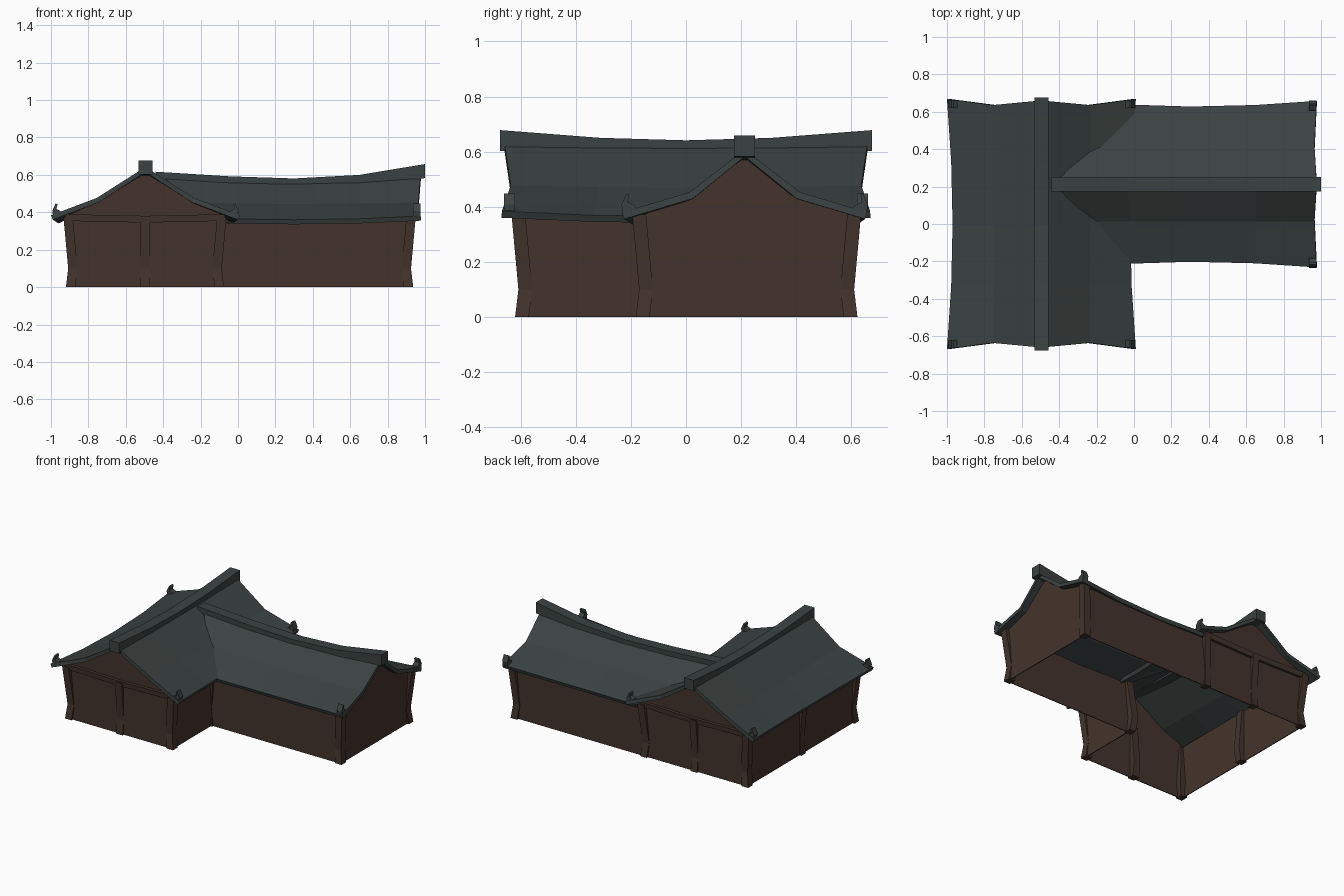
import bpy, bmesh

if "Cube" in bpy.data.objects:
    bpy.data.objects.remove(bpy.data.objects["Cube"])


def material(name, rgb):
    m = bpy.data.materials.new(name)
    m.diffuse_color = (*rgb, 1)
    m.use_nodes = True
    m.node_tree.nodes["Principled BSDF"].inputs["Base Color"].default_value = m.diffuse_color
    return m


ROOF = material("slate_tile", (0.043, 0.055, 0.053))
WOOD = material("dark_wood", (0.056, 0.034, 0.025))

CX, CY = -0.495, 0.213          # ridge lines of the hall and the wing


def make(name, bm, mat, thick=0, offset=0.0):
    me = bpy.data.meshes.new(name)
    bm.to_mesh(me)
    bm.free()
    me.materials.append(mat)
    ob = bpy.data.objects.new(name, me)
    bpy.context.collection.objects.link(ob)
    if thick:
        s = ob.modifiers.new("thickness", 'SOLIDIFY')
        s.thickness, s.offset = thick, offset
    return ob


def loft(name, rings, mat):
    """Closed solid through a list of equal rings of points."""
    bm = bmesh.new()
    vs = [[bm.verts.new(p) for p in r] for r in rings]
    n = len(vs[0])
    for a, b in zip(vs, vs[1:]):
        for i in range(n):
            bm.faces.new((a[i], a[(i + 1) % n], b[(i + 1) % n], b[i]))
    bm.faces.new(vs[0])
    bm.faces.new(vs[-1])
    bmesh.ops.recalc_face_normals(bm, faces=bm.faces)
    return make(name, bm, mat)


def sheet(name, pts, mat=WOOD):
    bm = bmesh.new()
    bm.faces.new([bm.verts.new(p) for p in pts])
    return make(name, bm, mat, 0.006)


def place(a, b, z, along_x):
    """a runs along the ridge, b across it."""
    return (a, CY + b, z) if along_x else (CX + b, a, z)


def roof(name, rows, along_x):
    """Curved roof skin through rows of (a, b, z)."""
    bm = bmesh.new()
    g = [[bm.verts.new(place(*p, along_x)) for p in r] for r in rows]
    for r, s in zip(g, g[1:]):
        for i in range(len(r) - 1):
            bm.faces.new((r[i], r[i + 1], s[i + 1], s[i]))
    bm.normal_update()
    for f in bm.faces:
        if f.normal.z < 0:
            f.normal_flip()
    make(name, bm, ROOF, 0.026, -1)


def ridge(name, pts, along_x):
    h = 0.038
    loft(name, [[place(a, -h, z - 0.075, along_x), place(a, h, z - 0.075, along_x),
                 place(a, h, z, along_x), place(a, -h, z, along_x)] for a, z in pts], ROOF)


# Hall roof: eaves and gable edges flare out at the corners
rows = []
for v in (-1, -0.5, 0, 0.5, 1):
    e = v * v
    row = []
    for u in (-1, -0.5, 0, 0.5, 1):
        k = abs(u)
        reach = {0: 0.66, 0.5: 0.636, 1: 0.668}[k]
        b = {0: 0, 0.5: 0.26, 1: 0.475 + 0.03 * e}[k]
        z = {0: 0.636 + 0.006 * e, 0.5: 0.47 + 0.007 * e, 1: 0.364 + 0.02 * e}[k]
        row.append((v * reach, b if u > 0 else -b, z))
    rows.append(row)
roof("hall_roof", rows, False)
ridge("hall_ridge", [(-0.675, 0.678), (-0.31, 0.65), (0.0, 0.641),
                     (0.31, 0.65), (0.675, 0.678)], False)

# Wing roof, its inner end cut back along the valley with the hall roof
rows = []
for x, inset in ((-0.42, 1), (-0.04, 0.15), (0.3, 0), (0.65, 0), (0.977, 0)):
    e = min(1, ((x - 0.3) / 0.67) ** 2)
    row = []
    for u in (-1, -0.5, 0, 0.5, 1):
        k = abs(u)
        b = {0: 0, 0.5: 0.2, 1: 0.415 + 0.03 * (e if x > 0 else 0.3)}[k]
        z = {0: 0.575 + 0.033 * e, 0.5: 0.445 + 0.008 * e,
             1: 0.36 + 0.02 * (e if x > 0 else 0.2)}[k]
        a = x + inset * {0: 0, 0.5: 0.17, 1: 0.37}[k]
        if x > 0.9 and k == 0.5:
            a -= 0.012
        row.append((a, b if u > 0 else -b, z))
    rows.append(row)
roof("wing_roof", rows, True)
ridge("wing_ridge", [(-0.44, 0.617), (-0.04, 0.592), (0.3, 0.581),
                     (0.65, 0.6), (1.0, 0.658)], True)

# Curled eave ornaments at the roof corners
HOOK = [(-0.045, 0.0), (0.004, -0.012), (0.01, 0.025), (-0.008, 0.065),
        (-0.018, 0.06), (-0.012, 0.035), (-0.04, 0.02)]


def ornament(a, b, along_x):
    s = 1 if b > 0 else -1
    loft("eave_ornament", [[place(a + d, b + s * p, 0.383 + q, along_x) for p, q in HOOK]
                           for d in (-0.02, 0.02)], ROOF)


for sb in (-1, 1):
    for sa in (-1, 1):
        ornament(sa * 0.64, sb * 0.488, False)
    ornament(0.956, sb * 0.437, True)


# Posts, pinched above the foot and leaning outward
def post(x, y, ox, oy, h=0.025):
    rings = []
    for z, o in ((0, 0), (0.1, -0.012), (0.372, 0.013)):
        X, Y = x + ox * o, y + oy * o
        rings.append([(X - h, Y - h, z), (X + h, Y - h, z), (X + h, Y + h, z), (X - h, Y + h, z)])
    loft("post", rings, WOOD)


for s in (-1, 1):
    post(-0.895, s * 0.595, -1, s)
    post(-0.1, s * 0.595, 1, s)
    post(CX, s * 0.595, 0, s)
post(-0.895, 0, -1, 0)
post(-0.1, -0.157, 1, -1)
post(0.912, -0.157, 1, -1)
post(0.912, 0.597, 1, 1)

# Hall gable walls with tie beams
for s in (-1, 1):
    y = s * 0.603
    sheet("hall_gable_wall", [(CX + b, y, z) for b, z in (
        (-0.405, 0), (0.405, 0), (0.405, 0.39), (0.26, 0.452), (0, 0.61),
        (-0.26, 0.452), (-0.405, 0.39))])
    loft("tie_beam", [[(x, s * 0.6, z), (x, s * 0.624, z), (x, s * 0.628, z + 0.036),
                       (x, s * 0.6, z + 0.036)]
                      for x, z in ((-0.925, 0.354), (CX, 0.345), (-0.07, 0.354))], WOOD)

# Wing gable wall
sheet("wing_gable_wall", [(0.92, CY + b, z) for b, z in (
    (-0.38, 0), (0.395, 0), (0.395, 0.37), (0.2, 0.435), (0, 0.578),
    (-0.2, 0.435), (-0.38, 0.37))])


# Walls under the eaves
def wall(name, x0, y0, x1, y1, top):
    sheet(name, [(x0, y0, 0), (x1, y1, 0), (x1, y1, top), (x0, y0, top)])


wall("hall_west_wall", -0.902, -0.6, -0.902, 0.6, 0.372)
wall("hall_east_wall", -0.09, -0.6, -0.09, -0.165, 0.372)
wall("wing_front_wall", -0.09, -0.167, 0.917, -0.167, 0.36)
wall("wing_back_wall", -0.09, 0.603, 0.917, 0.603, 0.36)
